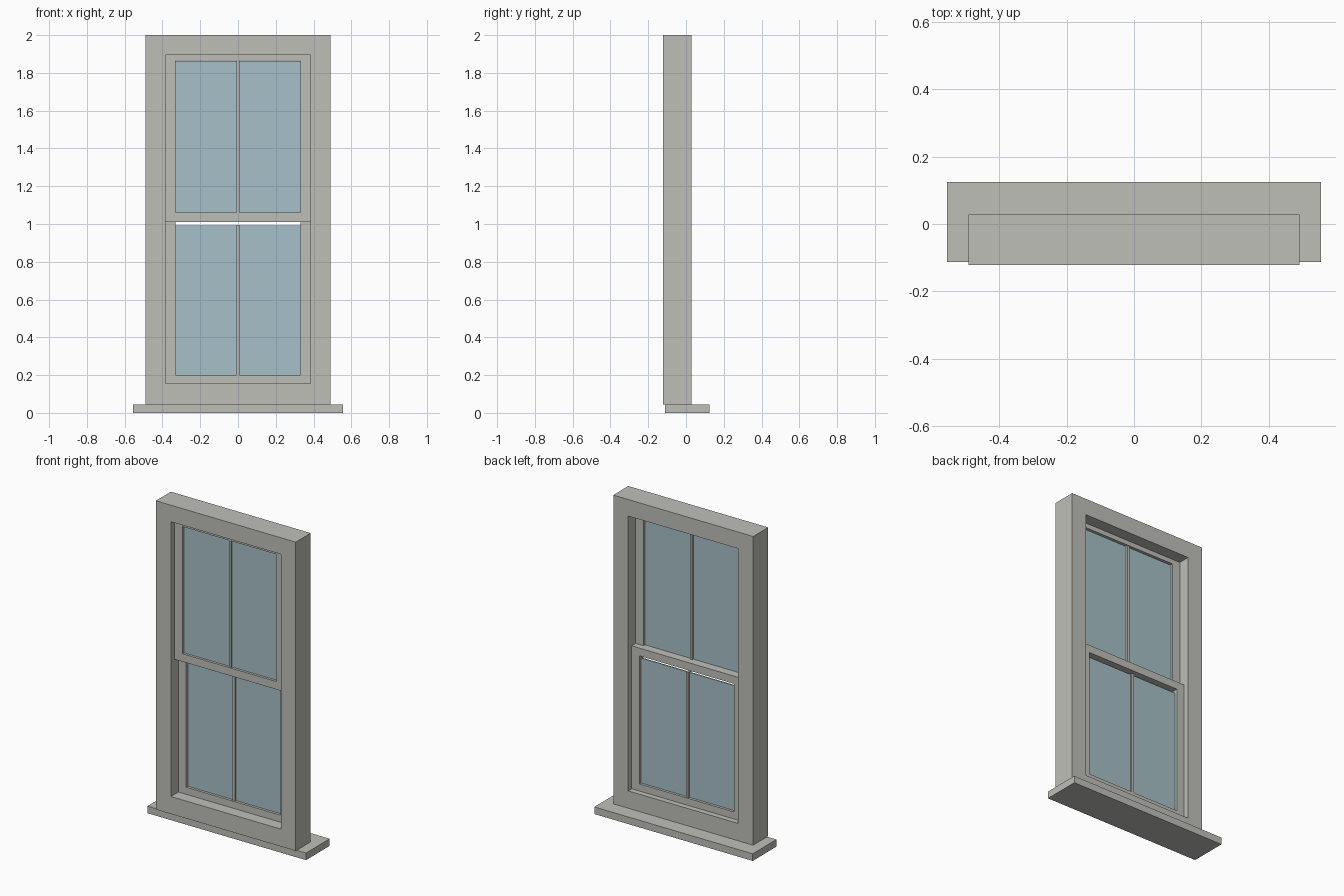
import bpy
import bmesh

cube = bpy.data.objects.get("Cube")
if cube:
    bpy.data.objects.remove(cube, do_unlink=True)


def material(name, colour):
    mat = bpy.data.materials.new(name)
    mat.use_nodes = True
    mat.diffuse_color = colour
    mat.node_tree.nodes["Principled BSDF"].inputs["Base Color"].default_value = colour
    return mat


PAINT = material("warm_grey_paint", (0.52, 0.52, 0.485, 1))
GLASS = material("pale_blue_glass", (0.39, 0.53, 0.58, 1))


def finish(name, bm, mat):
    bmesh.ops.recalc_face_normals(bm, faces=bm.faces)
    mesh = bpy.data.meshes.new(name)
    bm.to_mesh(mesh)
    bm.free()
    mesh.materials.append(mat)
    obj = bpy.data.objects.new(name, mesh)
    bpy.context.collection.objects.link(obj)
    return obj


def box(name, x, y, z, mat=PAINT):
    """Box from (low, high) pairs on each axis."""
    bm = bmesh.new()
    bmesh.ops.create_cube(bm, size=1)
    for v in bm.verts:
        v.co = [sum(r) / 2 + c * (r[1] - r[0]) for c, r in zip(v.co, (x, y, z))]
    return finish(name, bm, mat)


def ring(name, outer, inner, y):
    """Rectangular frame; outer and inner are (half width, bottom, top)."""
    bm = bmesh.new()
    loops = []
    for depth in y:
        for w, low, high in (outer, inner):
            corners = ((-w, low), (w, low), (w, high), (-w, high))
            loops.append([bm.verts.new((px, depth, pz)) for px, pz in corners])
    front_out, front_in, back_out, back_in = loops
    for a, b in ((front_out, front_in), (front_in, back_in),
                 (back_in, back_out), (back_out, front_out)):
        for i in range(4):
            j = (i + 1) % 4
            bm.faces.new((a[i], a[j], b[j], b[i]))
    return finish(name, bm, PAINT)


# Sill and fixed outer frame
box("sill", (-0.555, 0.555), (-0.112, 0.125), (0, 0.045))
ring("outer_frame", (0.49, 0.045, 2), (0.385, 0.155, 1.895), (-0.122, 0.028))


def sash(name, low, high, pane_low, pane_high, glass_high, y):
    """Sliding sash with a centre bar and two panes."""
    ring(name + "_sash", (0.385, low, high), (0.33, pane_low, pane_high), y)
    mid = sum(y) / 2
    box(name + "_glazing_bar", (-0.008, 0.008), (y[0] + 0.004, y[1] - 0.004),
        (pane_low, glass_high + 0.004))
    for side, x in (("right", (-0.33, -0.008)), ("left", (0.008, 0.33))):
        box(f"{name}_{side}_pane", x, (mid - 0.004, mid + 0.004),
            (pane_low, glass_high), GLASS)


# Upper sash runs in front of the lower one, meeting rails overlap
sash("upper", 1.01, 1.895, 1.06, 1.865, 1.862, (-0.085, -0.047))
sash("lower", 0.155, 1.06, 0.2, 1.011, 0.991, (-0.047, -0.007))
